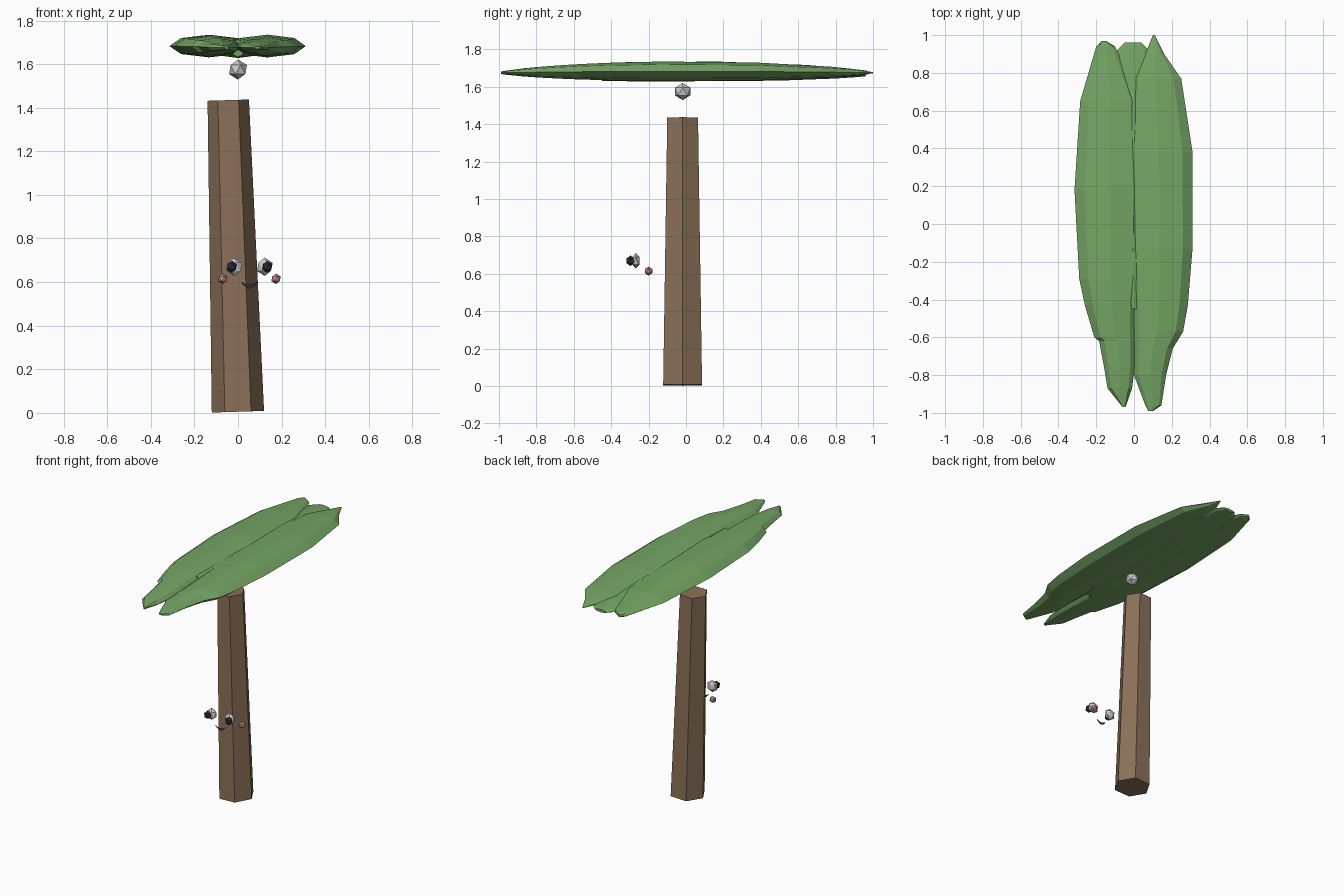
import bpy, bmesh, math
from mathutils import Matrix

if "Cube" in bpy.data.objects:
    bpy.data.objects.remove(bpy.data.objects["Cube"])


def material(name, rgb):
    m = bpy.data.materials.new(name)
    m.diffuse_color = (*rgb, 1)
    m.use_nodes = True
    m.node_tree.nodes["Principled BSDF"].inputs["Base Color"].default_value = m.diffuse_color
    return m


BARK = material("bark", (0.26, 0.165, 0.10))
LEAF = material("leaf", (0.18, 0.38, 0.13))
WHITE = material("eye_white", (0.8, 0.8, 0.8))
DARK = material("dark", (0.03, 0.03, 0.035))
PINK = material("pink", (0.6, 0.28, 0.31))


def finish(name, bm, mat=None):
    bmesh.ops.recalc_face_normals(bm, faces=bm.faces)
    me = bpy.data.meshes.new(name)
    bm.to_mesh(me)
    bm.free()
    ob = bpy.data.objects.new(name, me)
    bpy.context.collection.objects.link(ob)
    if mat:
        me.materials.append(mat)
    return ob


def ball(name, loc, size, mat=None):
    bm = bmesh.new()
    bmesh.ops.create_icosphere(bm, subdivisions=1, radius=1)
    bm.transform(Matrix.Translation(loc) @ Matrix.Diagonal((*size, 1)))
    return finish(name, bm, mat)


def frond(name, stations, thick, drop=0.0, sides=8):
    """Loft of flattened rings; each station is (y, x_from, x_to)."""
    bm = bmesh.new()
    rings = []
    for y, xa, xb in stations:
        k = max(0.0, 1 - y * y)
        cx, hw = (xa + xb) / 2, abs(xb - xa) / 2
        cz, h = 1.675 + 0.008 * k - drop, thick * k ** 0.7 + 0.003
        rings.append([bm.verts.new((cx + hw * math.cos(a), y, cz + h * math.sin(a)))
                      for a in (math.tau * i / sides for i in range(sides))])
    for r0, r1 in zip(rings, rings[1:]):
        for i in range(sides):
            j = (i + 1) % sides
            bm.faces.new((r0[i], r0[j], r1[j], r1[i]))
    bm.faces.new(rings[0])
    bm.faces.new(rings[-1])
    return finish(name, bm, LEAF)


# Six-sided leaning trunk
bm = bmesh.new()
bmesh.ops.create_cone(bm, cap_ends=True, segments=6, radius1=0.12, radius2=0.095, depth=1.43)
# put two corners on the x axis
if not any(abs(v.co.y) < 1e-4 for v in bm.verts):
    bm.transform(Matrix.Rotation(math.radians(30), 4, 'Z'))
bm.transform(Matrix.Translation((-0.0225, -0.018, 0.72)) @ Matrix.Rotation(-0.031, 4, 'Y'))
finish("trunk", bm, BARK)

# Canopy of overlapping flat fronds
frond("left_frond", [(-0.97, -0.06, -0.045), (-0.87, -0.14, -0.01), (-0.75, -0.16, 0.005),
                     (-0.62, -0.185, 0.01), (-0.6, -0.21, 0.01), (-0.43, -0.26, 0.02),
                     (-0.29, -0.29, 0.04), (0.18, -0.315, 0.05), (0.65, -0.285, 0.03),
                     (0.94, -0.2, -0.1), (0.97, -0.17, -0.15)], 0.05)
frond("right_frond", [(-0.99, 0.1, 0.075), (-0.96, 0.145, 0.06), (-0.8, 0.17, 0.0),
                      (-0.66, 0.205, -0.005), (-0.57, 0.26, -0.01), (-0.43, 0.285, -0.02),
                      (-0.13, 0.31, -0.04), (0.38, 0.31, -0.05), (0.77, 0.25, -0.02),
                      (0.9, 0.16, 0.06), (1.0, 0.11, 0.1)], 0.05)
frond("middle_frond", [(-0.45, -0.03, 0.03), (-0.2, -0.14, 0.14), (0.5, -0.15, 0.15),
                       (0.8, -0.12, 0.12), (0.92, -0.09, 0.08), (0.96, -0.05, 0.04)], 0.044, 0.009)

# Grey ball under the canopy
ball("crown_ball", (0, -0.018, 1.575), (0.046, 0.048, 0.046))

# Face: eyes, pupils and cheeks mirrored about its own centre line
FX = 0.0525
for side, s in (("left", -1), ("right", 1)):
    ball(side + "_eye", (FX + s * 0.07, -0.268, 0.67), (0.04, 0.024, 0.042), WHITE)
    ball(side + "_pupil", (FX + s * 0.082, -0.297, 0.67), (0.026, 0.025, 0.028), DARK)
    ball(side + "_cheek", (FX + s * 0.122, -0.2, 0.615), (0.024, 0.024, 0.024), PINK)

# Flat crescent mouth
bm = bmesh.new()
n = 8
low, high = [], []
for i in range(n + 1):
    t = -1 + 2 * i / n
    x = FX + 0.037 * t
    low.append(bm.verts.new((x, -0.272, 0.571 + 0.026 * t * t)))
    high.append(bm.verts.new((x, -0.272, 0.588 + 0.014 * t * t)))
for i in range(n):
    bm.faces.new((low[i], low[i + 1], high[i + 1], high[i]))
finish("mouth", bm, DARK)
